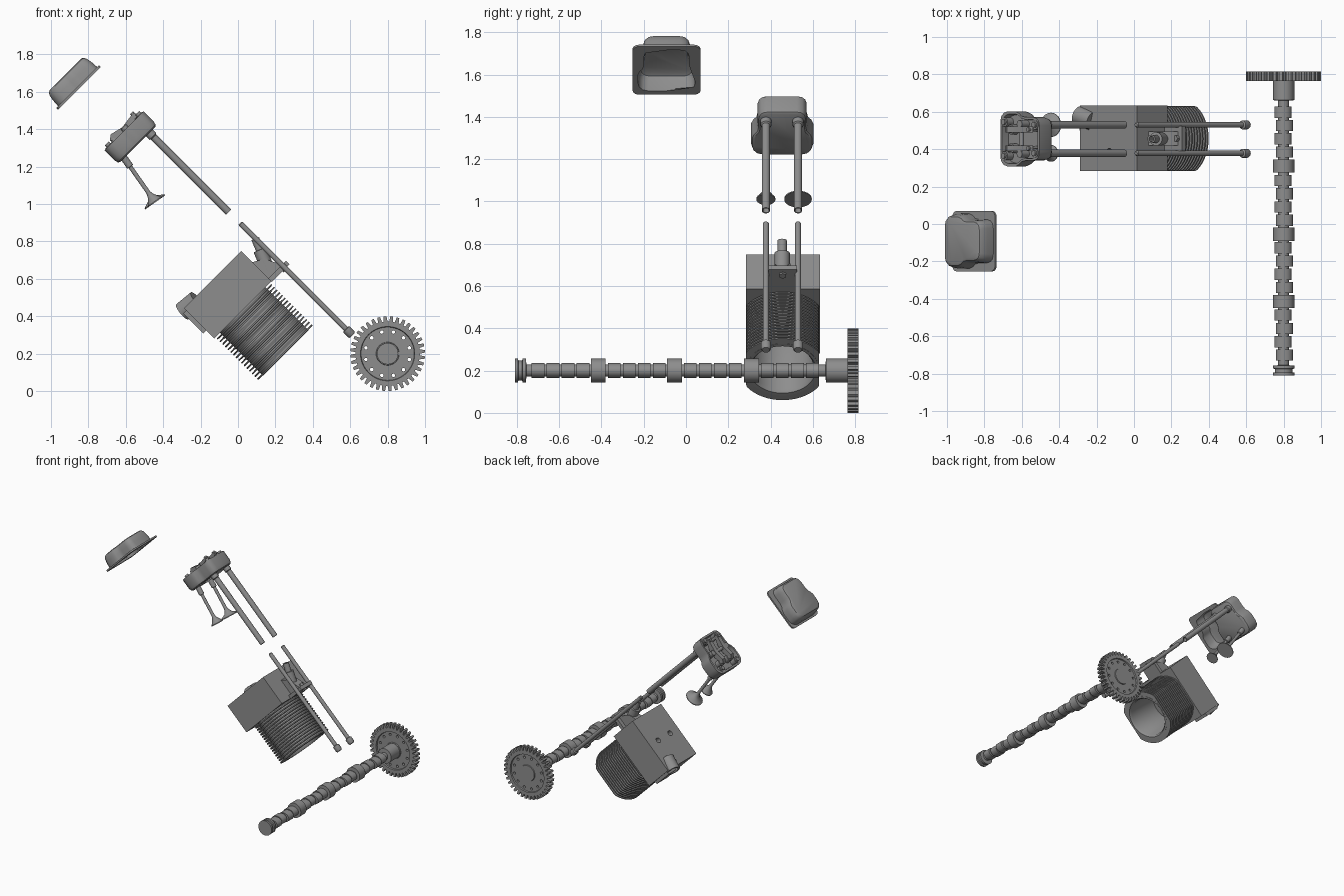
import bpy, bmesh, math
from mathutils import Matrix, Vector

if "Cube" in bpy.data.objects:
    bpy.data.objects.remove(bpy.data.objects["Cube"])

TILT = Matrix.Rotation(math.radians(-45), 4, 'Y')   # engine axis leans 45 degrees
ALONG_Y = Matrix.Rotation(math.radians(-90), 4, 'X')
TAU = 2 * math.pi
grey = bpy.data.materials.new("metal_grey")
grey.diffuse_color = (0.27, 0.27, 0.27, 1)
grey.use_nodes = True
grey.node_tree.nodes["Principled BSDF"].inputs["Base Color"].default_value = grey.diffuse_color


def finish(name, bm, matrix):
    bmesh.ops.recalc_face_normals(bm, faces=bm.faces[:])
    me = bpy.data.meshes.new(name)
    bm.to_mesh(me)
    bm.free()
    me.materials.append(grey)
    ob = bpy.data.objects.new(name, me)
    ob.matrix_world = matrix
    bpy.context.collection.objects.link(ob)
    return ob


def loft(name, rings, matrix=TILT):
    """Skin a list of (outline, height) and cap both ends."""
    bm = bmesh.new()
    vs = [[bm.verts.new((p[0], p[1], h)) for p in ring] for ring, h in rings]
    n = len(vs[0])
    for a, b in zip(vs, vs[1:]):
        for i in range(n):
            j = (i + 1) % n
            bm.faces.new((a[i], a[j], b[j], b[i]))
    bm.faces.new(vs[0])
    bm.faces.new(vs[-1])
    return finish(name, bm, matrix)


def circle(r, n=24, ry=None, c=(0, 0)):
    ry = ry or r
    return [(c[0] + r * math.cos(TAU * i / n), c[1] + ry * math.sin(TAU * i / n)) for i in range(n)]


def turned(name, p0, p1, profile, matrix=TILT, n=24):
    """Revolve (distance, radius) steps along the line p0 to p1."""
    p0, p1 = Vector(p0), Vector(p1)
    m = matrix @ Matrix.Translation(p0) @ (p1 - p0).to_track_quat('Z', 'Y').to_matrix().to_4x4()
    return loft(name, [(circle(r, n), h) for h, r in profile], m)


def rod(name, p0, p1, r, matrix=TILT, n=24):
    return turned(name, p0, p1, [(0, r), ((Vector(p1) - Vector(p0)).length, r)], matrix, n)


def box(name, lo, hi, matrix=TILT):
    ring = [(lo[0], lo[1]), (hi[0], lo[1]), (hi[0], hi[1]), (lo[0], hi[1])]
    return loft(name, [(ring, lo[2]), (ring, hi[2])], matrix)


def cut(ob, cutter):
    mod = ob.modifiers.new("cut", 'BOOLEAN')
    mod.object = cutter
    mod.operation = 'DIFFERENCE'
    cutter.hide_render = True
    cutter.hide_set(True)


# Timing gear: toothed rim, recessed web on both sides, raised hub, ring of holes
GEAR = Matrix.Translation((0.8, 0.79, 0.2)) @ ALONG_Y
TEETH = 36
outline = []
for t in range(TEETH):
    for off, r in ((0.0, 0.172), (0.28, 0.172), (0.40, 0.2), (0.82, 0.2)):
        a = TAU * (t + off) / TEETH
        outline.append((r * math.cos(a), r * math.sin(a)))
N = len(outline)
side = [(outline, 0.025), (circle(0.145, N), 0.025), (circle(0.142, N), 0.015),
        (circle(0.062, N), 0.015), (circle(0.06, N), 0.022)]
gear = loft("timing_gear", [(r, -h) for r, h in reversed(side)] + side, GEAR)
for i in range(12):
    a = TAU * (i + 0.5) / 12
    c = (0.12 * math.cos(a), 0.12 * math.sin(a))
    ring = circle(0.0095, 12, c=c)
    cut(gear, loft("gear_hole_cutter", [(ring, -0.05), (ring, 0.05)], GEAR))

# Camshaft: core, grooved end, journals and lobes
CAM = Matrix.Translation((0.8, 0, 0.2)) @ ALONG_Y
prof = [(-0.81, 0.057), (-0.795, 0.057), (-0.793, 0.047), (-0.775, 0.047),
        (-0.773, 0.057), (-0.757, 0.057), (-0.755, 0.029), (0.66, 0.029),
        (0.662, 0.057), (0.768, 0.057)]
loft("camshaft", [(circle(r, 32), h) for h, r in prof], CAM)
for j, y in enumerate((-0.775, -0.415, -0.055, 0.31)):
    if j:
        loft("cam_journal", [(circle(0.057, 32), y - 0.035), (circle(0.057, 32), y + 0.035)], CAM)
    for k in range(4):
        c = y + 0.075 + 0.071 * k
        ring = circle(0.046, 32, 0.036, c=(0.004 * (-1) ** k, 0))
        loft("cam_lobe", [(ring, c - 0.03), (ring, c + 0.03)], CAM)


# Finned cylinder with open bore, flat on its two sides
def barrel(r, flat):
    return [(0.325 + x, 0.457 + max(-flat, min(flat, y))) for x, y in circle(r, 72)]


rings = [(barrel(0.172, 0.162), 0.295)]
FINS, PITCH = 16, 0.0203
for i in range(FINS):
    top = 0.28 - i * PITCH
    rings += [(barrel(0.172, 0.162), top), (barrel(0.206, 0.173), top - 0.001),
              (barrel(0.206, 0.173), top - 0.009), (barrel(0.172, 0.162), top - 0.010)]
rings += [(barrel(0.172, 0.162), -0.036), (barrel(0.157, 0.157), -0.036),
          (barrel(0.146, 0.146), -0.02), (barrel(0.146, 0.146), 0.27)]
loft("finned_cylinder", rings)

# Cylinder head block with two guide holes in its top
head = box("cylinder_head", (0.11, 0.284, 0.288), (0.542, 0.634, 0.518))
for y in (0.385, 0.53):
    cut(head, rod("guide_hole_cutter", (0.33, y, 0.42), (0.33, y, 0.6), 0.02))

# Exhaust stub and its plate
turned("exhaust_stub", (0.19, 0.55, 0.50), (0.09, 0.58, 0.51),
       [(0, 0.052), (0.105, 0.052), (0.105, 0.038), (0.06, 0.038)])
box("exhaust_plate", (0.087, 0.50, 0.35), (0.112, 0.625, 0.50))

# Intake: flange, web, and upright pipe
box("intake_flange", (0.54, 0.39, 0.285), (0.675, 0.525, 0.312))
web = [(0.53, 0.30), (0.65, 0.30), (0.60, 0.40), (0.53, 0.44)]
loft("intake_web", [(web, -0.495), (web, -0.42)], TILT @ Matrix.Rotation(math.radians(90), 4, 'X'))
WORLD = Matrix.Identity(4)
turned("intake_pipe", (0.165, 0.455, 0.64), (0.09, 0.455, 0.82),
       [(0, 0.036), (0.125, 0.036), (0.126, 0.022), (0.19, 0.022), (0.19, 0.014), (0.12, 0.014)], WORLD)
rod("flange_bolt", (0.64, 0.457, 0.275), (0.64, 0.457, 0.33), 0.018, n=6)

# Outline shared by the rocker box and its cover: wide low end, narrow high end
HALF = [(0, 0.095), (0.008, 0.122), (0.028, 0.14), (0.055, 0.147), (0.115, 0.147),
        (0.14, 0.138), (0.16, 0.122), (0.19, 0.116), (0.25, 0.116), (0.275, 0.109),
        (0.29, 0.095), (0.296, 0.07)]
SHAPE = [(u - 0.148, -y) for u, y in HALF] + [(u - 0.148, y) for u, y in reversed(HALF)]


def outline_at(u, y, s):
    return [(u + p[0] * s, y + p[1] * s) for p in SHAPE]


# Rocker box: open tray
BOX = (0.553, 0.455)
loft("rocker_box", [(outline_at(*BOX, s), h) for s, h in
                    ((0.90, 1.312), (0.96, 1.318), (1.0, 1.34), (1.0, 1.416), (0.90, 1.416), (0.87, 1.375))])
# Rocker shaft, arms, springs and corner bolts
rod("rocker_shaft", (0.565, 0.36, 1.415), (0.565, 0.55, 1.415), 0.014)
for y in (0.405, 0.505):
    arm = [(0.46, 1.43), (0.49, 1.452), (0.56, 1.435), (0.655, 1.448), (0.668, 1.43),
           (0.60, 1.40), (0.53, 1.40), (0.48, 1.42)]
    loft("rocker_arm", [(arm, -y - 0.016), (arm, -y + 0.016)],
         TILT @ Matrix.Rotation(math.radians(90), 4, 'X'))
    turned("valve_spring", (0.482, y, 1.37), (0.482, y, 1.44),
           [(0, 0.026), (0.045, 0.026), (0.045, 0.018), (0.06, 0.016)])
    rod("rocker_pedestal", (0.565, y + (0.03 if y > 0.45 else -0.03), 1.37),
        (0.565, y + (0.03 if y > 0.45 else -0.03), 1.432), 0.02)
    rod("adjuster", (0.65, y, 1.37), (0.65, y, 1.455), 0.011)
for u, ys in ((0.44, (0.365, 0.545)), (0.67, (0.38, 0.53))):
    for y in ys:
        turned("box_bolt", (u, y, 1.37), (u, y, 1.43),
               [(0, 0.024), (0.05, 0.024), (0.05, 0.015), (0.062, 0.015)])

# Push rod tubes, push rods and valves
for y, r in ((0.378, 0.045), (0.53, 0.065)):
    turned("push_rod_tube", (0.641, y, 1.33), (0.641, y, 0.71),
           [(0, 0.026), (0.045, 0.026), (0.05, 0.0195), (0.617, 0.0195), (0.617, 0.015), (0.58, 0.015)])
    turned("push_rod", (0.643, y, 0.628), (0.643, y, -0.222),
           [(0, 0.010), (0.006, 0.0145), (0.80, 0.0145), (0.805, 0.024), (0.84, 0.024), (0.85, 0.018)])
    turned("valve", (-0.62, y, 1.262), (-0.443, y, 1.01),
           [(0, 0.019), (0.075, 0.019), (0.077, 0.0115), (0.245, 0.0115), (0.265, 0.018),
            (0.283, 0.03), (0.297, r * 0.85), (0.303, r), (0.309, r)], WORLD)


# Rocker cover: square flange rim with a hollow dome
def rim(half):
    """Rounded square with as many points as the shared outline."""
    pts = []
    for sx, sy, start in ((-1, -1, 180), (1, -1, 270), (1, 1, 0), (-1, 1, 90)):
        for k in range(6):
            a = math.radians(start + 18 * k)
            pts.append((0.545 + sx * (half - 0.03) + 0.03 * math.cos(a),
                        -0.092 + sy * (half - 0.03) + 0.03 * math.sin(a)))
    # start on the low-u side so both outlines line up
    return pts[3:] + pts[:3]


CENTRE = (0.545, -0.092)
start = outline_at(*CENTRE, 1.0)
dome = [(1.0, 1.757), (0.98, 1.80), (0.94, 1.83), (0.88, 1.845), (0.80, 1.85)]
inner = [(0.74, 1.838), (0.84, 1.832), (0.90, 1.80), (0.92, 1.745)]
rings = [(outline_at(*CENTRE, s), h) for s, h in inner]
rings += [(rim(0.161), 1.745), (rim(0.161), 1.757)]
rings += [(outline_at(*CENTRE, s), h) for s, h in dome]
loft("rocker_cover", rings)

# Smooth round parts, keep edges sharp
for ob in bpy.context.collection.objects:
    if ob.type == 'MESH' and not ob.hide_render:
        ob.select_set(True)
        bpy.context.view_layer.objects.active = ob
bpy.ops.object.shade_smooth_by_angle(angle=math.radians(35))
